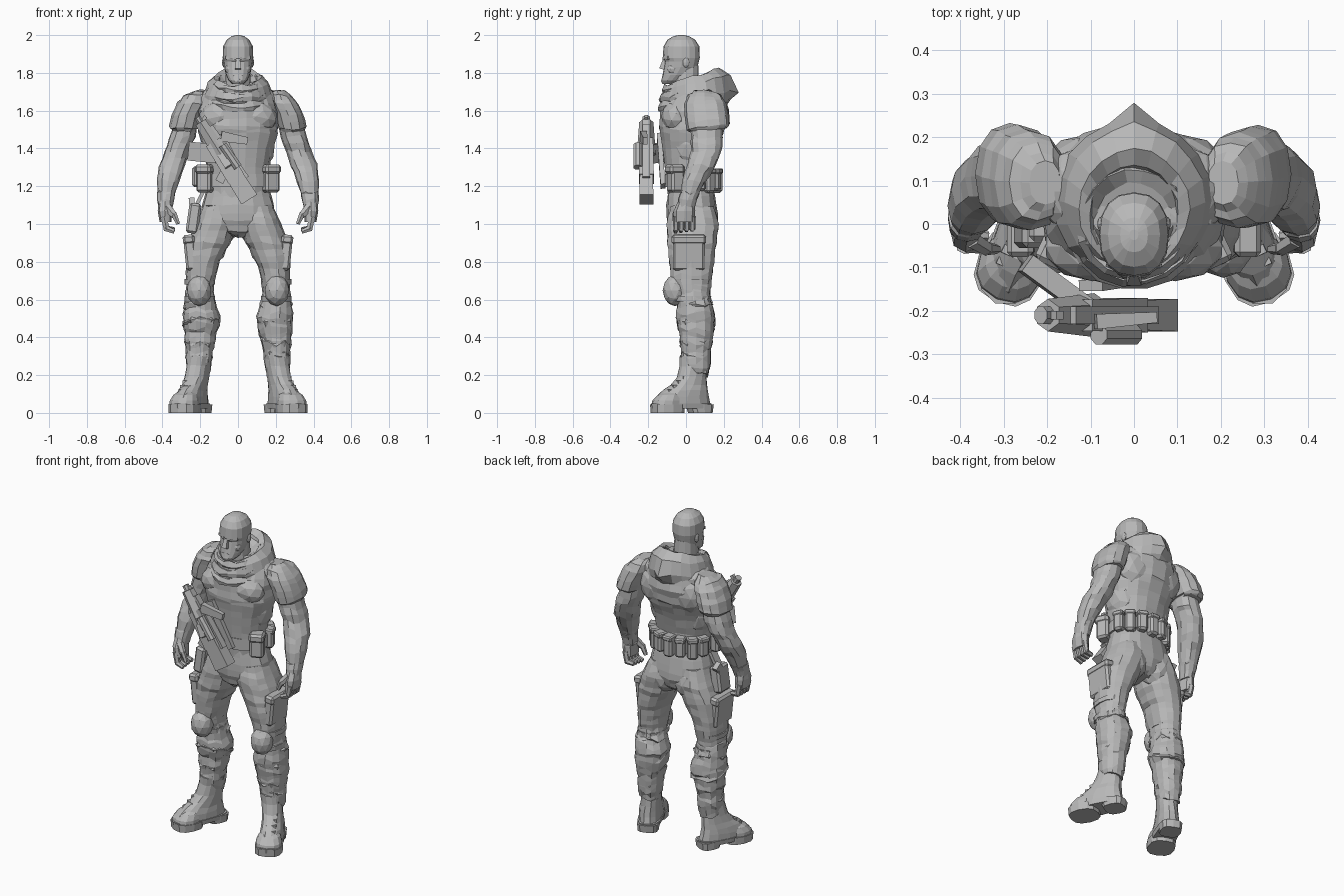
import bpy
import bmesh
import math
import random
from mathutils import Matrix, Vector

random.seed(7)
default_cube = bpy.data.objects.get("Cube")
if default_cube:
    bpy.data.objects.remove(default_cube, do_unlink=True)

grey = bpy.data.materials.new("plain_grey")
grey.use_nodes = True
colour = (0.48, 0.48, 0.48, 1)
grey.diffuse_color = colour
grey.node_tree.nodes["Principled BSDF"].inputs["Base Color"].default_value = colour

SIDES = (("left", 1), ("right", -1))


def finish(name, bm, side=1):
    """Mirror to the requested side, fix normals and link the part."""
    for vert in bm.verts:
        vert.co.x *= side
    bmesh.ops.recalc_face_normals(bm, faces=bm.faces)
    mesh = bpy.data.meshes.new(name)
    bm.to_mesh(mesh)
    bm.free()
    mesh.materials.append(grey)
    part = bpy.data.objects.new(name, mesh)
    bpy.context.collection.objects.link(part)
    return part


def loft(name, rings, side=1, sides=12, steps=1, rough=0.0, at=(0, 0), yaw=0.0, power=2.3):
    """Skin stacked rings of (z, x, y, half width, half depth, optional tilt, optional rear peak)."""
    rows = []
    rings = [tuple(ring) + (0,) * (7 - len(ring)) for ring in rings]
    for first, second in zip(rings, rings[1:]):
        for step in range(steps):
            rows.append([a + (b - a) * step / steps for a, b in zip(first, second)])
    rows.append(rings[-1])
    bm = bmesh.new()
    turn = Matrix.Rotation(math.radians(yaw), 3, "Z")
    grid = []
    for z, x, y, wide, deep, tilt, peak in rows:
        line = []
        swell = 1 + random.uniform(-rough, rough)
        for i in range(sides):
            angle = math.tau * i / sides
            c, s = math.cos(angle), math.sin(angle)
            scale = swell + random.uniform(-rough, rough)
            u = math.copysign(abs(c) ** (2 / power), c) * wide * scale
            v = math.copysign(abs(s) ** (2 / power), s) * deep * scale
            height = z + tilt * v + random.uniform(-rough, rough) * .4
            if s > 0.99:
                v += peak
            point = turn @ Vector((x + u, y + v, height))
            line.append(bm.verts.new(point + Vector((*at, 0))))
        grid.append(line)
    for low, high in zip(grid, grid[1:]):
        for i in range(sides):
            j = (i + 1) % sides
            bm.faces.new((low[i], low[j], high[j], high[i]))
    bm.faces.new(grid[0])
    bm.faces.new(grid[-1])
    return finish(name, bm, side)


def bar(name, start, end, width, depth, taper=1.0, sides=4, side=1):
    """Straight prism between two points, tapering towards its end."""
    start, end = Vector(start), Vector(end)
    along = (end - start).normalized()
    guide = Vector((0, 1, 0)) if abs(along.y) < 0.9 else Vector((0, 0, 1))
    across = along.cross(guide).normalized()
    out = across.cross(along)
    spread = 1 / math.cos(math.pi / sides) / 2
    bm = bmesh.new()
    ends = []
    for point, size in ((start, spread), (end, spread * taper)):
        angles = [math.tau * (i + 0.5) / sides for i in range(sides)]
        ends.append([bm.verts.new(point + size * (across * width * math.cos(a) + out * depth * math.sin(a)))
                     for a in angles])
    for i in range(sides):
        j = (i + 1) % sides
        bm.faces.new((ends[0][i], ends[0][j], ends[1][j], ends[1][i]))
    bm.faces.new(ends[0])
    bm.faces.new(ends[1])
    return finish(name, bm, side)


def box(name, centre, size, side=1, yaw=0, lean=0, bevel=0.012):
    """Chamfered block."""
    bm = bmesh.new()
    turn = Matrix.Rotation(math.radians(yaw), 4, "Z") @ Matrix.Rotation(math.radians(lean), 4, "Y")
    bmesh.ops.create_cube(bm, size=1, matrix=Matrix.Translation(centre) @ turn @ Matrix.Diagonal((*size, 1)))
    bmesh.ops.bevel(bm, geom=bm.edges[:], offset=bevel, segments=1, affect="EDGES")
    return finish(name, bm, side)


def blob(name, centre, radii, side=1, lean=0):
    """Faceted ellipsoid for muscles and pads."""
    bm = bmesh.new()
    matrix = Matrix.Translation(centre) @ Matrix.Rotation(math.radians(lean), 4, "Y") @ Matrix.Diagonal((*radii, 1))
    bmesh.ops.create_icosphere(bm, subdivisions=2, radius=1, matrix=matrix)
    return finish(name, bm, side)


# Head and neck
loft("head", [(1.742, 0, -.09, .03, .035), (1.76, 0, -.075, .05, .056), (1.79, 0, -.05, .064, .074),
              (1.83, 0, -.028, .073, .089), (1.86, 0, -.022, .077, .09), (1.88, 0, -.025, .081, .098),
              (1.94, 0, -.024, .079, .095), (1.975, 0, -.025, .06, .074), (1.995, 0, -.025, .032, .04),
              (2, 0, -.025, .01, .012)], sides=16)
loft("neck", [(1.64, 0, .02, .085, .085), (1.74, 0, 0, .068, .07), (1.84, 0, 0, .062, .065)])
bar("nose", (0, -.111, 1.878), (0, -.127, 1.82), .018, .016, taper=1.9)
bar("mouth", (-.023, -.112, 1.787), (.023, -.112, 1.787), .013, .02, sides=6)
blob("chin", (0, -.112, 1.758), (.03, .02, .018))
for word, side in SIDES:
    bar(word + "_brow", (.006, -.113, 1.876), (.06, -.086, 1.88), .016, .025, side=side)
    blob(word + "_ear", (.074, .0, 1.855), (.011, .018, .028), side)
    blob(word + "_cheek", (.04, -.07, 1.82), (.03, .034, .03), side)

# Torso
loft("torso", [(1.12, 0, .025, .165, .12), (1.2, 0, .02, .165, .12), (1.3, 0, .015, .165, .127),
               (1.4, 0, .02, .188, .147), (1.48, 0, .03, .21, .168), (1.52, 0, .035, .213, .18),
               (1.6, 0, .045, .21, .183), (1.68, 0, .06, .185, .15), (1.75, 0, .05, .11, .09)],
     sides=18, steps=2, rough=.016)
for word, side in SIDES:
    blob(word + "_pectoral", (.095, -.052, 1.57), (.115, .08, .085), side, lean=12)
    blob(word + "_shoulder_blade", (.1, .13, 1.57), (.115, .078, .12), side)
    blob(word + "_trapezius", (.13, .075, 1.67), (.1, .1, .06), side, lean=28)
    blob(word + "_flank", (.12, .03, 1.42), (.078, .105, .13), side)
bar("vest_strap", (-.1, -.142, 1.47), (.03, -.122, 1.2), .06, .025)

# Hood lying on the shoulders, with scarf rolls around the neck
loft("hood", [(1.6, 0, .055, .15, .14), (1.645, 0, .055, .195, .175, .06, .015),
              (1.685, 0, .055, .187, .185, .1, .04), (1.745, 0, .05, .16, .168, .22, .015),
              (1.78, 0, .035, .13, .14, .33), (1.765, 0, .02, .105, .118, .3), (1.7, 0, .02, .08, .08)],
     sides=20, rough=.02, power=2)
for level, wide in enumerate((.155, .14, .12)):
    z = 1.635 + level * .042
    y = .015 - level * .006
    loft("scarf_roll", [(z, 0, y, wide - .03, wide - .02, .2), (z, 0, y, wide, wide + .005, .22),
                        (z + .025, 0, y, wide + .012, wide + .012, .24), (z + .045, 0, y, wide, wide, .25),
                        (z + .03, 0, y, wide - .035, wide - .03, .25)], sides=18, rough=.025, power=2)

# Pelvis, belt and pouches
loft("pelvis", [(1.19, 0, .025, .168, .122), (1.1, 0, .03, .19, .132), (1.02, 0, .035, .187, .135),
                (.96, 0, .035, .1, .118), (.93, 0, .035, .035, .08)], sides=16, steps=2, rough=.018)
loft("belt", [(1.195, 0, .02, .178, .133), (1.265, 0, .02, .176, .134)], sides=18)
box("buckle", (0, -.113, 1.23), (.07, .02, .055), bevel=.006)
for word, side in SIDES:
    box(word + "_front_pouch", (.172, -.055, 1.237), (.08, .075, .14), side, yaw=25)
    box(word + "_front_pouch_flap", (.174, -.06, 1.29), (.088, .083, .05), side, yaw=25)
    blob(word + "_buttock", (.088, .082, 1.0), (.095, .09, .11), side)
box("right_hip_pouch", (-.215, .0, 1.25), (.055, .08, .11))
for i in range(7):
    angle = math.radians(22 + i * 136 / 6)
    place = (.18 * math.cos(angle), .015 + .15 * math.sin(angle), 1.235 - .01 * (i % 2))
    heading = math.degrees(angle) - 90
    box("back_pouch", place, (.058, .055, .12), yaw=heading)
    box("back_pouch_flap", (place[0], place[1], 1.28), (.062, .064, .03), yaw=heading, bevel=.007)
box("holster", (-.235, .0, 1.03), (.065, .11, .16), lean=8)
bar("pistol_grip", (-.24, .01, 1.07), (-.245, .05, 1.125), .03, .05)
bar("holster_strap", (-.18, 0, 1.18), (-.235, -.005, 1.07), .02, .05)

for word, side in SIDES:
    # Arm with short sleeve
    loft(word + "_sleeve", [(1.5, .287, .115, .066, .1, .1), (1.515, .286, .115, .078, .115, .1),
                            (1.58, .268, .108, .081, .118), (1.64, .24, .1, .08, .112),
                            (1.68, .222, .098, .065, .09), (1.705, .205, .095, .035, .05)],
         side, steps=2, rough=.018)
    loft(word + "_arm", [(1.56, .27, .105, .065, .085), (1.46, .295, .11, .072, .084), (1.39, .322, .108, .066, .08),
                         (1.31, .35, .08, .07, .074), (1.23, .37, .042, .059, .064), (1.12, .384, .01, .038, .042)],
         side, steps=2, rough=.03)
    loft(word + "_glove_cuff", [(1.09, .385, 0, .038, .045), (1.125, .384, .008, .045, .05),
                                (1.165, .38, .02, .05, .053), (1.17, .38, .02, .04, .045)], side, rough=.03)
    # Hand with curled fingers
    loft(word + "_palm", [(1.12, .386, 0, .036, .042), (1.07, .388, -.008, .037, .057), (1.01, .383, -.01, .032, .056)],
         side, sides=8)
    for i in range(4):
        y = -.052 + i * .029
        bar(word + "_finger_base", (.392, y, 1.04), (.378, y, .97), .033, .029, .9, 6, side)
        bar(word + "_finger_tip", (.387, y, .978), (.337, y - .004, .96 + i * .004), .029, .026, .8, 6, side)
    bar(word + "_thumb_base", (.375, -.035, 1.09), (.338, -.058, 1.045), .042, .036, .8, 6, side)
    bar(word + "_thumb_tip", (.34, -.056, 1.055), (.317, -.058, 1.0), .03, .028, .7, 6, side)

    # Trousers, bloused below the knee
    loft(word + "_thigh", [(1.1, .1, .03, .085, .118), (1, .118, .035, .108, .137), (.9, .154, .033, .115, .134),
                           (.8, .186, .03, .091, .118), (.7, .199, .028, .075, .108), (.62, .203, .035, .072, .09)],
         side, sides=14, steps=3, rough=.024)
    loft(word + "_lower_leg", [(.66, .204, .035, .07, .085), (.58, .202, .045, .084, .092), (.5, .192, .052, .1, .104),
                               (.42, .2, .055, .087, .092), (.35, .204, .053, .077, .084), (.27, .207, .052, .067, .076),
                               (.2, .21, .055, .056, .062)], side, sides=14, steps=3, rough=.04)
    for z, x, wide, slant in ((.57, .2, .086, .2), (.47, .194, .096, -.25), (.38, .202, .083, .2), (.3, .206, .072, -.15)):
        loft(word + "_trouser_fold", [(z - .03, x, .05, wide - .014, wide - .01, slant),
                                      (z, x, .05, wide + .003, wide + .007, slant),
                                      (z + .03, x, .05, wide - .014, wide - .01, slant)], side, rough=.045)
    box(word + "_thigh_pocket", (.252, .015, .845), (.06, .17, .18), side, lean=6)
    box(word + "_pocket_flap", (.261, .015, .918), (.062, .182, .05), side, lean=6)
    blob(word + "_knee_pad", (.206, -.058, .648), (.066, .066, .083), side)
    for z in (.605, .695):
        loft(word + "_knee_strap", [(z - .014, .203, .03, .08, .098), (z + .014, .203, .03, .08, .104)], side)

    # Boot turned outwards; local y runs from toe to heel
    stance = dict(side=side, at=(.248, -.02), yaw=24)
    loft(word + "_boot_sole", [(0, 0, -.085, .078, .086), (.045, 0, -.085, .08, .09)], power=2.6, **stance)
    loft(word + "_boot_heel", [(0, 0, .105, .06, .06), (.045, 0, .1, .064, .072)], power=3, **stance)
    loft(word + "_boot_welt", [(.022, 0, -.005, .067, .169), (.05, 0, -.005, .071, .173)], power=2.8, **stance)
    loft(word + "_toe_cap", [(.04, 0, -.09, .076, .08), (.065, 0, -.088, .075, .076), (.095, 0, -.073, .063, .062),
                             (.115, 0, -.055, .04, .04)], **stance)
    loft(word + "_boot", [(.045, 0, -.003, .066, .16), (.085, 0, .003, .066, .146), (.12, 0, .02, .062, .122),
                          (.15, -.004, .04, .059, .1), (.19, -.008, .058, .058, .08),
                          (.25, -.013, .067, .059, .07), (.3, -.02, .071, .062, .072)], sides=14, rough=.012, **stance)
    for i in range(5):
        y, z = -.1 + i * .028, .112 + i * .024
        start = Vector((.248 - y * .42 - .028, -.014 + y * .9, z))
        bar(word + "_boot_lace", start, start + Vector((.052, .023, .004)), .016, .02, side=side)

# Rifle slung diagonally across the chest
muzzle, butt = Vector((-.215, -.21, 1.565)), Vector((.06, -.21, 1.13))


def along(t, shift=0, out=0):
    """Point on the rifle axis, shifted across it and outwards."""
    return muzzle.lerp(butt, t) + Vector((.84 * shift, -out, .55 * shift))


bar("rifle_barrel", along(0), along(.35), .034, .04, sides=8)
bar("rifle_handguard", along(.06), along(.45), .06, .065, 1.35, sides=6)
bar("rifle_receiver", along(.3), along(.75), .088, .072, 1.1)
bar("rifle_stock", along(.7), along(1), .09, .068, 1.1)
bar("rifle_top_rail", along(.15, .035), along(.8, .05), .025, .04)
bar("rifle_scope", along(.38, .035, .045), along(.66, .04, .045), .045, .045, sides=8)
bar("rifle_magazine", (-.25, -.09, 1.385), (-.1, -.2, 1.37), .1, .045)
bar("rifle_grip", along(.62, -.03), along(.68, -.085), .045, .035)
bar("rifle_side_handle", (-.09, -.225, 1.465), (.05, -.215, 1.44), .055, .035, .7)
bar("rifle_bolt", along(.45, 0, .03), along(.6, 0, .05), .04, .03)
bar("rifle_front_sight", along(.06, .01), along(.04, .04), .02, .02)
